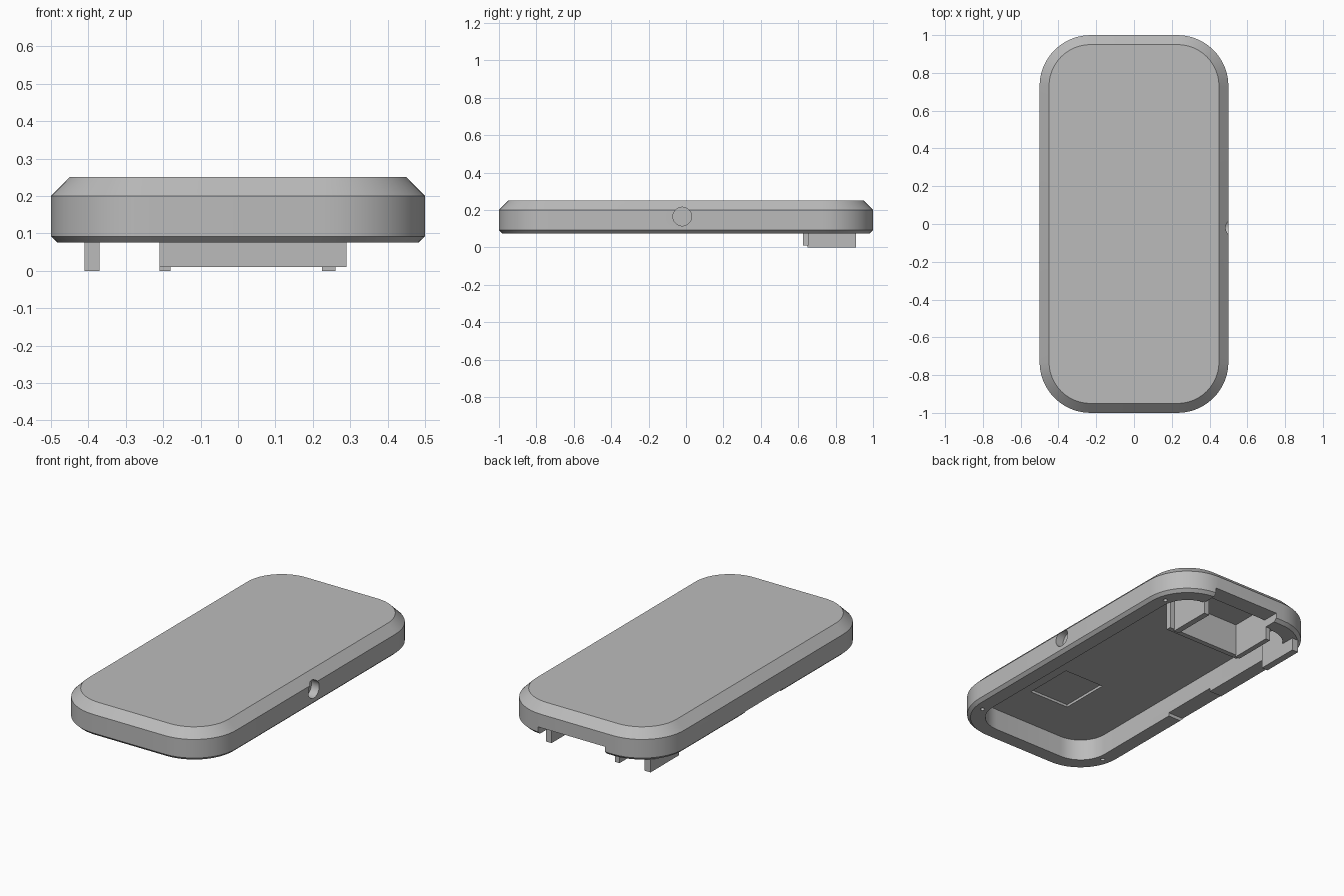
import bpy
import bmesh
import math
from mathutils import Matrix, Vector

cube = bpy.data.objects.get("Cube")
if cube:
    bpy.data.objects.remove(cube, do_unlink=True)

grey = bpy.data.materials.new("plain grey")
grey.use_nodes = True
colour = (0.5, 0.5, 0.5, 1)
grey.diffuse_color = colour
grey.node_tree.nodes["Principled BSDF"].inputs["Base Color"].default_value = colour


def finish(name, bm):
    bmesh.ops.recalc_face_normals(bm, faces=bm.faces)
    mesh = bpy.data.meshes.new(name)
    bm.to_mesh(mesh)
    bm.free()
    mesh.materials.append(grey)
    obj = bpy.data.objects.new(name, mesh)
    bpy.context.collection.objects.link(obj)
    return obj


def box(name, x, y, z):
    """Box spanning the given (low, high) pairs."""
    bm = bmesh.new()
    bmesh.ops.create_cube(bm, size=1)
    spans = (x, y, z)
    bmesh.ops.scale(bm, verts=bm.verts, vec=Vector([b - a for a, b in spans]))
    bmesh.ops.translate(bm, verts=bm.verts, vec=Vector([(a + b) / 2 for a, b in spans]))
    return finish(name, bm)


def cylinder(name, centre, radius, depth, sideways=False):
    bm = bmesh.new()
    turn = Matrix.Rotation(math.pi / 2, 4, "Y") if sideways else Matrix()
    bmesh.ops.create_cone(bm, cap_ends=True, segments=32, radius1=radius, radius2=radius,
                          depth=depth, matrix=Matrix.Translation(centre) @ turn)
    return finish(name, bm)


def outline(inset, z, radius=0.27, steps=12):
    """Rounded rectangle, pulled in by inset."""
    points = []
    for corner, (sx, sy) in enumerate([(1, 1), (-1, 1), (-1, -1), (1, -1)]):
        cx, cy = sx * (0.5 - radius), sy * (1 - radius)
        for i in range(steps + 1):
            a = (corner + i / steps) * math.pi / 2
            r = radius - inset
            points.append((cx + r * math.cos(a), cy + r * math.sin(a), z))
    return points


def cut(target, cutter):
    mod = target.modifiers.new("cut", "BOOLEAN")
    mod.operation = "DIFFERENCE"
    mod.solver = "EXACT"
    mod.object = cutter
    bpy.context.view_layer.objects.active = target
    bpy.ops.object.modifier_apply(modifier=mod.name)
    bpy.data.objects.remove(cutter, do_unlink=True)


# Hollow shell: inner ceiling, inner wall, rim, outer wall, top chamfer
FLOOR, CEILING, TOP = 0.075, 0.2, 0.25
bm = bmesh.new()
rings = [[bm.verts.new(p) for p in outline(inset, z)] for inset, z in [
    (0.1, CEILING), (0.1, FLOOR), (0.018, FLOOR), (0, 0.092), (0, 0.2), (0.05, TOP)]]
for low, high in zip(rings, rings[1:]):
    for i in range(len(low)):
        j = (i + 1) % len(low)
        bm.faces.new((low[i], low[j], high[j], high[i]))
bm.faces.new(rings[0])
bm.faces.new(rings[-1])
shell = finish("shell", bm)

# Side port, back slot, side notch and shallow ceiling recess
cut(shell, cylinder("port_cutter", (0.5, -0.02, 0.165), 0.05, 0.1, sideways=True))
cut(shell, box("slot_cutter", (-0.18, 0.25), (0.86, 1.1), (0, 0.122)))
cut(shell, box("notch_cutter", (-0.6, -0.38), (-0.18, 0.17), (0, 0.095)))
cut(shell, box("recess_cutter", (-0.05, 0.21), (-0.63, -0.33), (0.1, 0.215)))

# Screw holes in the rim
for x, y in [(0.43, 0.78), (0.43, -0.78), (-0.43, -0.78)]:
    cut(shell, cylinder("screw_cutter", (x, y, FLOOR), 0.012, 0.06))

bpy.ops.object.select_all(action="DESELECT")
shell.select_set(True)
bpy.context.view_layer.objects.active = shell
bpy.ops.object.shade_smooth_by_angle(angle=math.radians(30))

# Bracket hanging from the ceiling near the back
HANG = CEILING + 0.005
box("bracket_cross_wall", (-0.21, 0.29), (0.625, 0.655), (0.01, HANG))
for name, x in [("bracket_right_rib", (-0.21, -0.18)),
                ("bracket_left_rib", (0.225, 0.26)),
                ("outer_rib", (-0.41, -0.37))]:
    box(name, x, (0.65, 0.91), (0, HANG))
